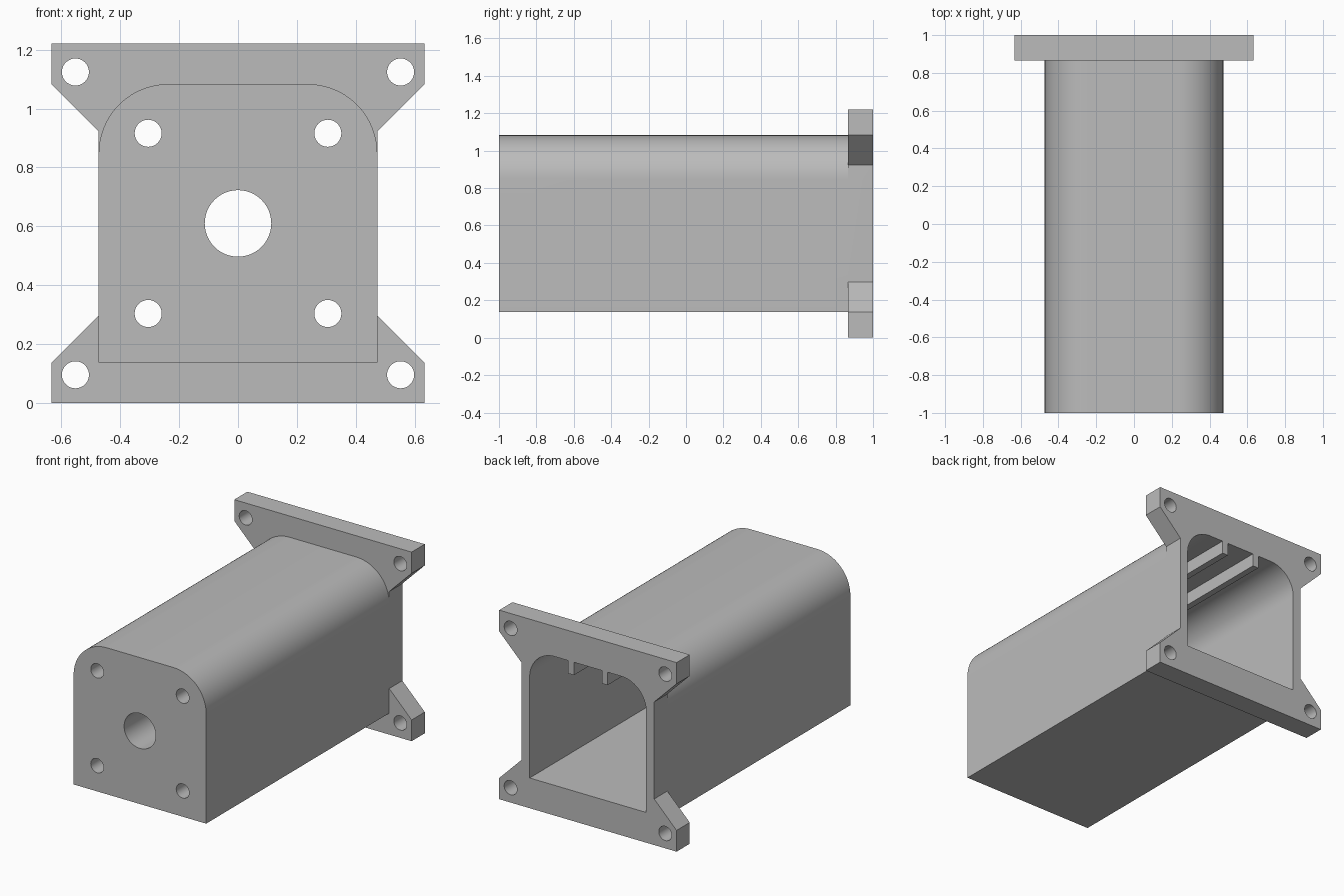
import bpy, bmesh, math

if "Cube" in bpy.data.objects:
    bpy.data.objects.remove(bpy.data.objects["Cube"], do_unlink=True)

grey = bpy.data.materials.new("plain grey")
grey.use_nodes = True
colour = (0.5, 0.5, 0.5, 1)
grey.diffuse_color = colour
grey.node_tree.nodes["Principled BSDF"].inputs["Base Color"].default_value = colour


def prism(name, profile, y0, y1):
    """Extrude an (x, z) outline along y."""
    bm = bmesh.new()
    face = bm.faces.new([bm.verts.new((x, y0, z)) for x, z in profile])
    ext = bmesh.ops.extrude_face_region(bm, geom=[face])
    verts = [v for v in ext["geom"] if isinstance(v, bmesh.types.BMVert)]
    bmesh.ops.translate(bm, verts=verts, vec=(0, y1 - y0, 0))
    bmesh.ops.recalc_face_normals(bm, faces=bm.faces)
    mesh = bpy.data.meshes.new(name)
    bm.to_mesh(mesh)
    bm.free()
    mesh.materials.append(grey)
    obj = bpy.data.objects.new(name, mesh)
    bpy.context.collection.objects.link(obj)
    return obj


def arc(cx, cz, r, a0, a1, steps):
    angles = [math.radians(a0 + (a1 - a0) * i / steps) for i in range(steps + 1)]
    return [(cx + r * math.cos(a), cz + r * math.sin(a)) for a in angles]


def mirrored(half):
    """Complete an outline given its +x half, from bottom to top."""
    return half + [(-x, z) for x, z in reversed(half)]


def combine(target, tool, operation):
    mod = target.modifiers.new(operation.title(), "BOOLEAN")
    mod.operation, mod.object, mod.solver = operation, tool, "EXACT"
    bpy.context.view_layer.objects.active = target
    bpy.ops.object.modifier_apply(modifier=mod.name)
    bpy.data.objects.remove(tool, do_unlink=True)


def bore(target, x, z, r, y0, y1, steps=32):
    hole = prism("bore", arc(x, z, r, 0, 360, steps)[:-1], y0, y1)
    combine(target, hole, "DIFFERENCE")


# Housing body with a rounded top
half_w, bottom, top, radius, wall = 0.473, 0.138, 1.083, 0.236, 0.057
cx, cz = half_w - radius, top - radius
outer = [(half_w, bottom)] + arc(cx, cz, radius, 0, 90, 20)
housing = prism("motor_housing", mirrored(outer), -1, 0.95)

# Back flange with four mounting ears
ear, height, mid = 0.633, 1.22, 0.61
lower = [(ear, 0), (ear, 0.137), (half_w, 0.297)]
upper = [(x, height - z) for x, z in reversed(lower)]
combine(housing, prism("flange", mirrored(lower + upper), 0.866, 1), "UNION")

# Open cavity, leaving two ribs hanging under the roof
rib_x, rib_half, rib_depth = 0.12, 0.021, 0.083
roof = top - wall
inner = [(half_w - wall, bottom + wall)] + arc(cx, cz, radius - wall, 0, 90, 20)
inner += [(rib_x + rib_half, roof), (rib_x + rib_half, roof - rib_depth),
          (rib_x - rib_half, roof - rib_depth), (rib_x - rib_half, roof)]
combine(housing, prism("cavity", mirrored(inner), -0.74, 1.1), "DIFFERENCE")

# Shaft opening, front screw holes and flange holes
bore(housing, 0, mid, 0.113, -1.1, -0.6, 48)
for sx in (-1, 1):
    for sz in (-1, 1):
        bore(housing, sx * 0.305, mid + sz * 0.306, 0.046, -1.1, -0.6)
        bore(housing, sx * 0.552, mid + sz * 0.514, 0.046, 0.8, 1.1)

# Smooth rounded surfaces, crisp edges
bpy.ops.object.select_all(action="DESELECT")
housing.select_set(True)
bpy.context.view_layer.objects.active = housing
bpy.ops.object.shade_smooth_by_angle(angle=math.radians(25))
